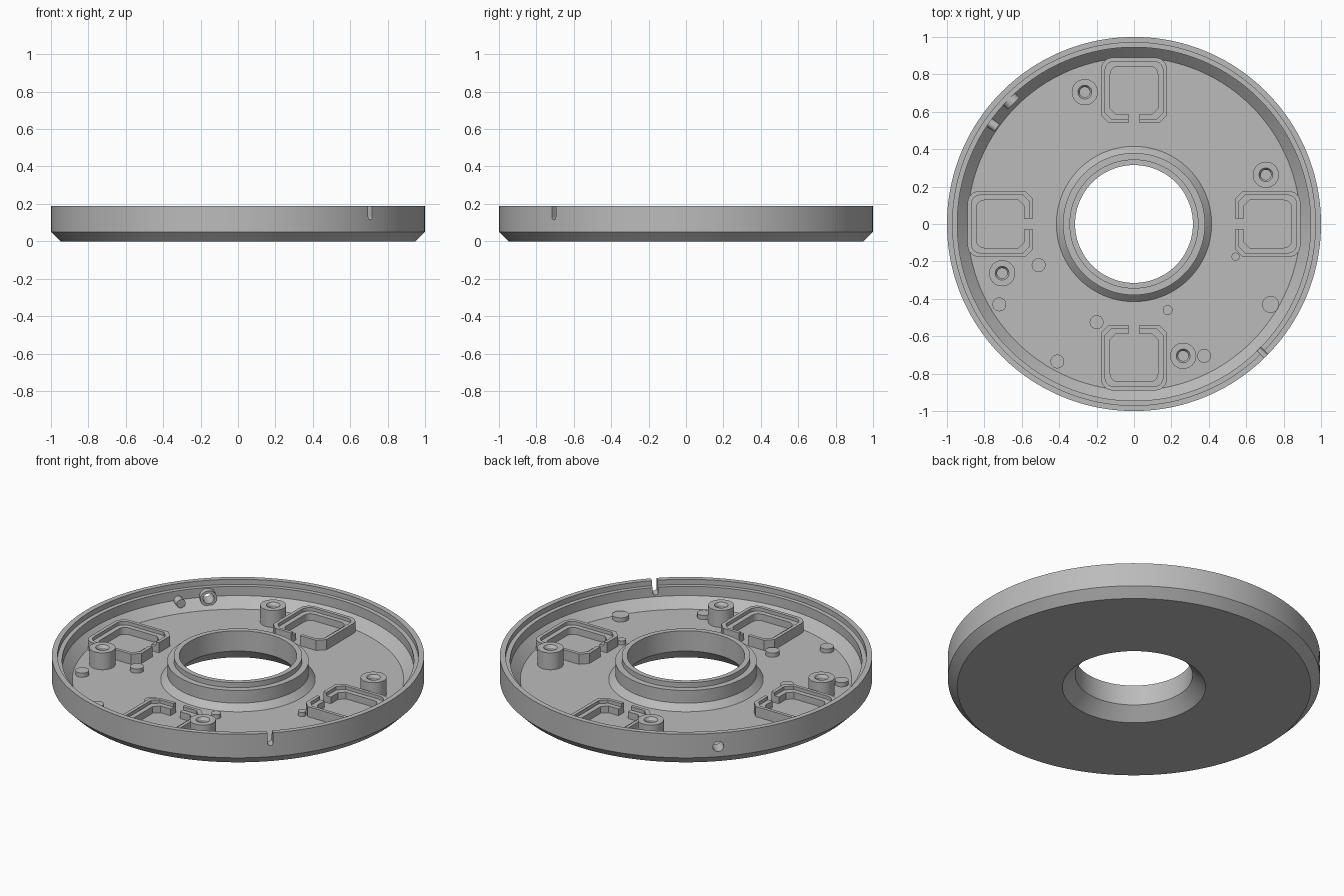
import bpy, bmesh
from math import sin, cos, pi, radians, atan2
from mathutils import Matrix, Vector

cube = bpy.data.objects.get("Cube")
if cube:
    bpy.data.objects.remove(cube)

grey = bpy.data.materials.new("plain_grey")
grey.use_nodes = True
COLOUR = (0.5, 0.5, 0.5, 1)
grey.diffuse_color = COLOUR
grey.node_tree.nodes["Principled BSDF"].inputs["Base Color"].default_value = COLOUR

FLOOR = 0.05


def make(name, bm, matrix=Matrix()):
    bmesh.ops.recalc_face_normals(bm, faces=bm.faces)
    bm.transform(matrix)
    mesh = bpy.data.meshes.new(name)
    bm.to_mesh(mesh)
    bm.free()
    mesh.materials.append(grey)
    obj = bpy.data.objects.new(name, mesh)
    bpy.context.collection.objects.link(obj)
    return obj


def stack(name, loops, matrix=Matrix(), closed=False):
    """Skin a list of equal-length loops; cap the ends or join them in a ring."""
    bm = bmesh.new()
    rings = [[bm.verts.new(p) for p in loop] for loop in loops]
    n = len(rings[0])
    pairs = list(zip(rings, rings[1:]))
    if closed:
        pairs.append((rings[-1], rings[0]))
    else:
        bm.faces.new(rings[0])
        bm.faces.new(rings[-1])
    for a, b in pairs:
        for i in range(n):
            j = (i + 1) % n
            bm.faces.new((a[i], a[j], b[j], b[i]))
    return make(name, bm, matrix)


def lathe(name, profile, segments=32, matrix=Matrix(), closed=False):
    angles = [2 * pi * i / segments for i in range(segments)]
    loops = [[(r * cos(a), r * sin(a), z) for a in angles] for r, z in profile]
    return stack(name, loops, matrix, closed)


def box(name, size, matrix):
    bm = bmesh.new()
    bmesh.ops.create_cube(bm, size=1, matrix=Matrix.Diagonal((*size, 1)))
    return make(name, bm, matrix)


def cut(obj, cutter):
    cutter.hide_render = True
    mod = obj.modifiers.new("cut", 'BOOLEAN')
    mod.object = cutter
    mod.operation = 'DIFFERENCE'
    mod.solver = 'EXACT'
    bpy.context.view_layer.objects.active = obj
    bpy.ops.object.modifier_apply(modifier=mod.name)
    bpy.data.objects.remove(cutter)


def radial(angle, radius, z):
    """Frame whose local z points outward from the centre axis."""
    place = Matrix.Translation((radius * cos(angle), radius * sin(angle), z))
    return place @ Matrix.Rotation(angle, 4, 'Z') @ Matrix.Rotation(pi / 2, 4, 'Y')


def at(x, y, z=0):
    return Matrix.Translation((x, y, z))


# Dished ring body: chamfered underside, stepped rim, stepped hub
body = lathe("ring_body", [
    (0.385, 0), (0.95, 0), (1, 0.05), (1, 0.19), (0.97, 0.19), (0.97, 0.16),
    (0.945, 0.16), (0.945, 0.105), (0.89, FLOOR), (0.415, FLOOR), (0.38, 0.085),
    (0.38, 0.16), (0.345, 0.16), (0.345, 0.19), (0.315, 0.19), (0.315, 0.07)],
    160, closed=True)

# Round-bottomed slot through the rim
slot = radians(-45)
cut(body, lathe("slot_end_cutter", [(0.015, -0.08), (0.015, 0.08)], 24, radial(slot, 0.98, 0.13)))
cut(body, box("slot_cutter", (0.12, 0.03, 0.1), radial(slot, 0.98, 0.18) @ Matrix.Rotation(-pi / 2, 4, 'Y')))

# Side port with its inner collar, and a locating pin beside it
port = radians(135)
cut(body, lathe("port_cutter", [(0.03, -0.1), (0.03, 0.1)], 32, radial(port, 0.97, 0.11)))
lathe("port_collar", [(0.03, 0), (0.045, 0), (0.045, 0.055), (0.03, 0.055)], 32,
      radial(port, 0.91, 0.11), closed=True)
lathe("locating_pin", [(0.025, 0), (0.025, 0.06)], 24, radial(atan2(0.53, -0.755), 0.895, 0.105))


def outline(half, corner, inner_corner, z):
    """Square with rounded outer corners and chamfered inner corners."""
    pts = []
    for k, (sx, sy) in enumerate([(1, 1), (-1, 1), (-1, -1), (1, -1)]):
        r, steps = (corner, 6) if sx > 0 else (inner_corner, 1)
        for i in range(steps + 1):
            a = pi / 2 * (k + i / steps)
            pts.append((sx * (half - r) + r * cos(a), sy * (half - r) + r * sin(a), z))
    return pts


# Four stepped square frames, each with a notch facing the hub
for side, angle in zip(("left", "back", "right", "front"), (0, 90, 180, 270)):
    place = Matrix.Rotation(radians(angle), 4, 'Z') @ at(0.715, 0)
    frame = stack(side + "_square_frame", [
        outline(0.175, 0.06, 0.04, 0.03), outline(0.175, 0.06, 0.04, 0.11),
        outline(0.155, 0.05, 0.035, 0.11), outline(0.155, 0.05, 0.035, 0.09),
        outline(0.127, 0.04, 0.03, 0.09), outline(0.127, 0.04, 0.03, 0.03)],
        place, closed=True)
    cut(frame, box("notch_cutter", (0.12, 0.06, 0.2), place @ at(-0.15, 0, 0.1)))

# Four screw bosses with countersunk blind holes
for i in range(4):
    place = Matrix.Rotation(i * pi / 2, 4, 'Z') @ at(0.705, 0.263)
    lathe("screw_boss_%d" % (i + 1), [
        (0.07, 0.04), (0.07, 0.15), (0.037, 0.15), (0.027, 0.135), (0.027, 0.07)], 32, place)

# Small raised studs on the floor
studs = [(-0.51, -0.22, 0.037), (-0.72, -0.43, 0.037), (-0.41, -0.735, 0.037),
         (-0.2, -0.525, 0.037), (0.18, -0.46, 0.026), (0.375, -0.705, 0.037),
         (0.543, -0.175, 0.022), (0.73, -0.43, 0.045)]
for i, (x, y, r) in enumerate(studs):
    lathe("floor_stud_%d" % (i + 1), [(r, 0.04), (r, 0.075)], 24, at(x, y))

# Smooth the round faces and keep the edges crisp
bpy.ops.object.select_all(action='DESELECT')
for obj in bpy.context.collection.objects:
    if obj.type == 'MESH' and grey.name in obj.data.materials:
        obj.select_set(True)
        bpy.context.view_layer.objects.active = obj
bpy.ops.object.shade_smooth_by_angle(angle=radians(25))
